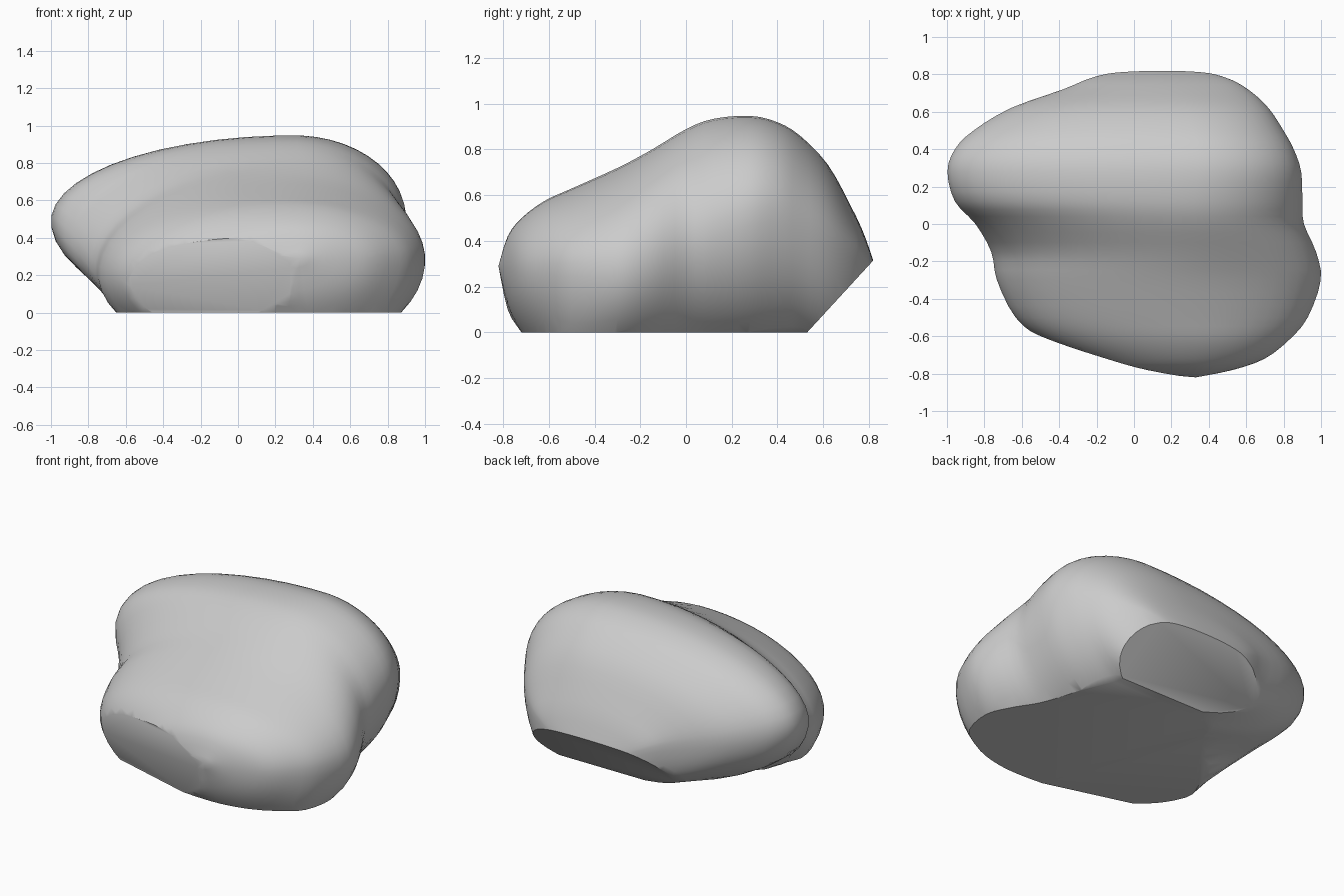
import bpy, bmesh, math
from mathutils import Vector

if "Cube" in bpy.data.objects:
    bpy.data.objects.remove(bpy.data.objects["Cube"])

# Cross-sections from front to back:
# y, left x, left z, left bottom z, right x, right z, right bottom z, crest x, crest z
STATIONS = [
    (-.82, .33, .29, .29, .33, .29, .29, .33, .29),
    (-.78, -.06, .27, .10, .53, .28, .12, .31, .42),
    (-.72, -.24, .25, .00, .70, .28, .00, .30, .50),
    (-.62, -.48, .22, -.14, .83, .28, -.13, .30, .575),
    (-.50, -.635, .21, -.22, .93, .28, -.26, .27, .63),
    (-.30, -.735, .21, -.30, 1.0, .28, -.22, .25, .72),
    (-.15, -.765, .23, -.22, .975, .31, -.17, .28, .80),
    (.00, -.85, .35, -.18, .91, .38, -.15, .28, .89),
    (.12, -.96, .46, -.10, .902, .45, -.13, .28, .935),
    (.28, -1.0, .49, -.06, .895, .51, -.10, .30, .948),
    (.40, -.96, .49, -.05, .855, .52, -.08, .30, .92),
    (.50, -.86, .47, -.03, .80, .48, -.07, .28, .86),
    (.62, -.66, .43, -.02, .72, .42, -.10, .25, .735),
    (.72, -.38, .37, -.04, .61, .36, -.10, .20, .555),
    (.79, -.20, .31, -.05, .47, .31, -.05, .17, .40),
    (.87, .15, .15, .15, .15, .15, .15, .15, .15),
]
STEPS, SEGMENTS = 3, 48


def catmull(p0, p1, p2, p3, t):
    return [0.5 * (2 * b + (c - a) * t + (2 * a - 5 * b + 4 * c - d) * t * t
                   + (3 * b - a - 3 * c + d) * t ** 3)
            for a, b, c, d in zip(p0, p1, p2, p3)]


def smooth_stations():
    last = len(STATIONS) - 1
    rows = []
    for i in range(last):
        p = [STATIONS[min(max(i + k, 0), last)] for k in (-1, 0, 1, 2)]
        rows += [catmull(*p, s / STEPS) for s in range(STEPS)]
    return rows + [list(STATIONS[last])]


def section(row):
    """Closed outline made of four quarter ellipses."""
    y, xl, zl, bl, xr, zr, br, xt, zt = row
    points = []
    for k in range(SEGMENTS):
        a = 2 * math.pi * (k + 0.5) / SEGMENTS
        c, s = math.cos(a), math.sin(a)
        side, z, low = (xr, zr, br) if c > 0 else (xl, zl, bl)
        height = zt - z if s > 0 else z - low
        points.append((xt + abs(c) * (side - xt), y, z + s * height))
    return points


def slice_flat(bm, point, normal):
    """Cut away everything beyond the plane and close the opening."""
    cut = bmesh.ops.bisect_plane(
        bm, geom=bm.verts[:] + bm.edges[:] + bm.faces[:], dist=1e-5,
        plane_co=Vector(point), plane_no=Vector(normal).normalized(),
        clear_outer=True)
    edges = [e for e in cut["geom_cut"]
             if isinstance(e, bmesh.types.BMEdge) and e.is_boundary]
    if edges:
        bmesh.ops.holes_fill(bm, edges=edges, sides=0)


# Boulder body: loft the outlines from front to back
bm = bmesh.new()
rings = [[bm.verts.new(p) for p in section(r)] for r in smooth_stations()]
for a, b in zip(rings, rings[1:]):
    for k in range(SEGMENTS):
        n = (k + 1) % SEGMENTS
        bm.faces.new((a[k], a[n], b[n], b[k]))
bmesh.ops.remove_doubles(bm, verts=bm.verts[:], dist=1e-4)

# Flat facets: front, sloping back underside, base
slice_flat(bm, (0, -.75, .33), (-.27, -.95, -.2))
slice_flat(bm, (0, .53, 0), (0, .31, -.285))
slice_flat(bm, (0, 0, 0), (0, 0, -1))
bmesh.ops.recalc_face_normals(bm, faces=bm.faces[:])

mesh = bpy.data.meshes.new("boulder")
bm.to_mesh(mesh)
bm.free()
boulder = bpy.data.objects.new("boulder", mesh)
bpy.context.collection.objects.link(boulder)

# Stone colour
stone = bpy.data.materials.new("stone grey")
stone.diffuse_color = (.6, .6, .6, 1)
stone.use_nodes = True
stone.node_tree.nodes["Principled BSDF"].inputs["Base Color"].default_value = stone.diffuse_color
mesh.materials.append(stone)

bpy.context.view_layer.objects.active = boulder
boulder.select_set(True)
bpy.ops.object.shade_smooth_by_angle(angle=math.radians(35))
